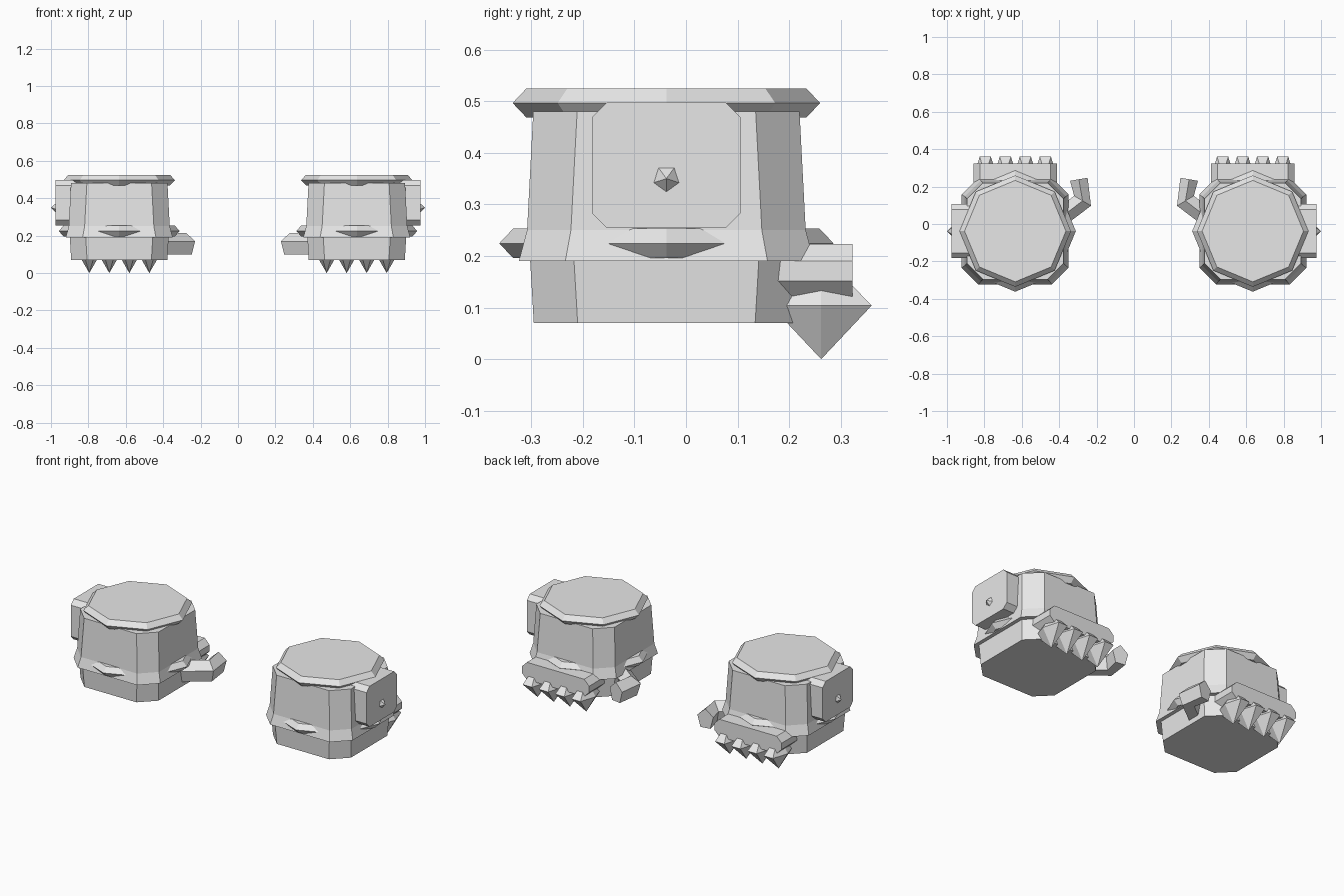
import bpy, bmesh
from math import sin, cos, pi
from mathutils import Vector

if "Cube" in bpy.data.objects:
    bpy.data.objects.remove(bpy.data.objects["Cube"])

CENTRE = Vector((-0.635, -0.038, 0))

grey = bpy.data.materials.new("light_grey")
grey.use_nodes = True
colour = (0.8, 0.8, 0.8, 1)
grey.diffuse_color = colour
grey.node_tree.nodes["Principled BSDF"].inputs["Base Color"].default_value = colour


def loft(name, rings):
    """Skin a list of equal rings, cap both ends and mirror to the other hand."""
    bm = bmesh.new()
    loops = [[bm.verts.new(CENTRE + Vector(p)) for p in ring] for ring in rings]
    for a, b in zip(loops, loops[1:]):
        for i in range(len(a)):
            j = (i + 1) % len(a)
            bm.faces.new((a[i], a[j], b[j], b[i]))
    bm.faces.new(loops[0][::-1])
    bm.faces.new(loops[-1])
    bmesh.ops.remove_doubles(bm, verts=bm.verts, dist=0.0005)
    bmesh.ops.recalc_face_normals(bm, faces=bm.faces)
    mesh = bpy.data.meshes.new(name)
    bm.to_mesh(mesh)
    bm.free()
    mesh.materials.append(grey)
    obj = bpy.data.objects.new(name, mesh)
    bpy.context.collection.objects.link(obj)
    mod = obj.modifiers.new("other_hand", 'MIRROR')
    mod.use_axis = (True, False, False)
    mod.use_mirror_merge = False
    return obj


def chamfered(w, h, c):
    """Rectangle of half sizes w, h with corners cut by c."""
    return [(w, c - h), (w, h - c), (w - c, h), (c - w, h),
            (-w, h - c), (-w, c - h), (c - w, -h), (w - c, -h)]


def polygon(n, rx, ry, start=0):
    return [(rx * cos(start + 2 * pi * i / n), ry * sin(start + 2 * pi * i / n))
            for i in range(n)]


def flat(points, z):
    return [(x, y, z) for x, y in points]


# Hand block and flared cuff wall: chamfered squares stacked upward
profile = [(0.257, 0.085, 0.07), (0.264, 0.085, 0.19), (0.286, 0.09, 0.19),
           (0.27, 0.085, 0.25), (0.258, 0.085, 0.48)]
loft("gauntlet_body", [flat(chamfered(s, s, c), z) for s, c, z in profile])

# Octagonal discs: the top rim, and the wrist band whose points pierce the walls
for name, r, z in (("top_rim", 0.298, 0.4965), ("wrist_band", 0.324, 0.2245)):
    loft(name, [flat(polygon(8, r - d, r - d), z + h)
                for d, h in ((0.027, -0.0285), (0, 0), (0.027, 0.0285))])

# Outer plate with its small five-sided stud
plate = chamfered(0.144, 0.121, 0.028)
loft("outer_plate", [[(x, y, z + 0.376) for y, z in plate] for x in (-0.341, -0.2)])
loft("plate_stud", [[(x, y * s, z * s + 0.35) for y, z in polygon(5, 0.032, 0.032, -pi / 2)]
                    for x, s in ((-0.335, 1), (-0.365, 0.001))])

# Knuckle bar across the back
bar = chamfered(0.222, 0.052, 0.033)
loft("knuckle_bar", [[(x, y, z + 0.171) for x, z in bar] for y in (0.18, 0.361)])

# Four knuckle spikes, each a six-sided double cone
for i in range(4):
    cx = -0.16 + 0.107 * i
    loft(f"knuckle_spike_{i + 1}",
         [[(cx + x * s, 0.3 + y * s, z) for x, y in polygon(6, 0.06, 0.113)]
          for z, s in ((0, 0.001), (0.104, 1), (0.2, 0.05))])

# Bent five-sided thumb on the inner side
path = [Vector(p) for p in ((0.2, 0.04, 0.15), (0.36, 0.162, 0.15), (0.34, 0.277, 0.15))]
headings = [path[1] - path[0], path[2] - path[0], path[2] - path[1]]
thumb = []
for p, d, widen in zip(path, headings, (1, 1.1, 1)):
    side = d.normalized().cross(Vector((0, 0, 1)))
    thumb.append([p + side * u * widen + Vector((0, 0, v))
                  for u, v in polygon(5, 0.05, 0.063, pi / 2)])
loft("thumb", thumb)
